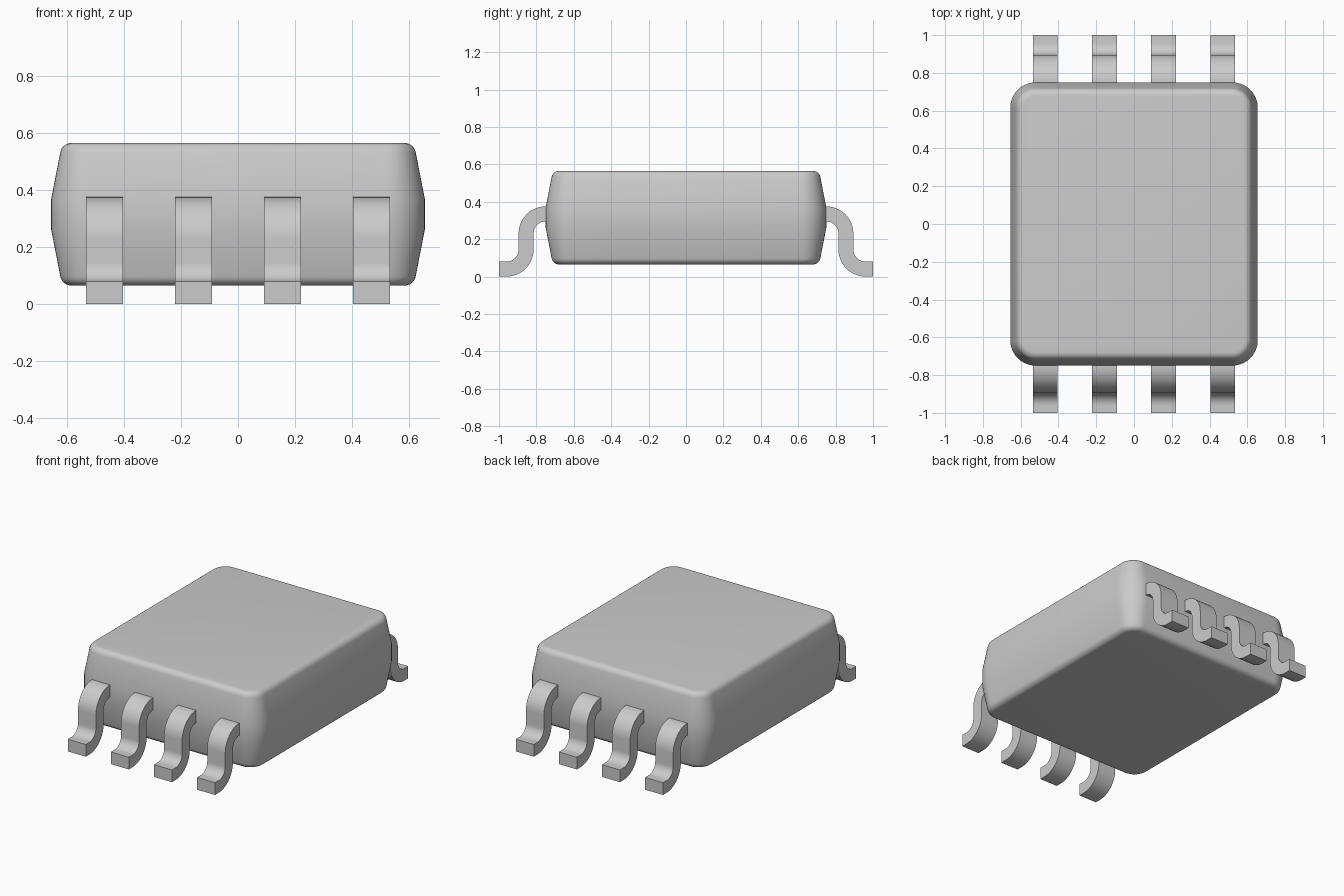
import bpy, bmesh, math

cube = bpy.data.objects.get("Cube")
if cube:
    bpy.data.objects.remove(cube, do_unlink=True)

grey = bpy.data.materials.new("light grey")
grey.use_nodes = True
colour = (0.6, 0.6, 0.6, 1.0)
grey.diffuse_color = colour
grey.node_tree.nodes["Principled BSDF"].inputs["Base Color"].default_value = colour


def arc(cx, cy, r, start, end, steps):
    """Points along a circular arc, angles in degrees."""
    return [(cx + r * math.cos(math.radians(start + (end - start) * i / steps)),
             cy + r * math.sin(math.radians(start + (end - start) * i / steps)))
            for i in range(steps + 1)]


def finish(name, bm, angle):
    bmesh.ops.recalc_face_normals(bm, faces=bm.faces[:])
    mesh = bpy.data.meshes.new(name)
    bm.to_mesh(mesh)
    bm.free()
    obj = bpy.data.objects.new(name, mesh)
    bpy.context.collection.objects.link(obj)
    mesh.materials.append(grey)
    bpy.ops.object.select_all(action='DESELECT')
    obj.select_set(True)
    bpy.context.view_layer.objects.active = obj
    bpy.ops.object.shade_smooth_by_angle(angle=math.radians(angle))
    return obj


# Package body: rounded rectangles stacked along a tapered, soft-edged profile
HALF_X, HALF_Y, CORNER, MID_Z = 0.655, 0.75, 0.135, 0.315


def rounded_ring(inset):
    r = CORNER - inset
    cx, cy = HALF_X - CORNER, HALF_Y - CORNER
    pts = []
    for sx, sy, a in ((1, 1, 0), (-1, 1, 90), (-1, -1, 180), (1, -1, 270)):
        pts += arc(sx * cx, sy * cy, r, a, a + 90, 10)
    return pts


# (inset, height above the middle) for the upper half
upper = [(0.0, 0.0), (0.0, 0.055)] + [
    (0.071 - u, 0.21 + v) for u, v in arc(0, 0, 0.04, 11, 90, 6)]
profile = [(i, MID_Z - h) for i, h in reversed(upper[1:])]
profile += [(i, MID_Z + h) for i, h in upper[1:]]

bm = bmesh.new()
rings = [[bm.verts.new((x, y, z)) for x, y in rounded_ring(i)] for i, z in profile]
for low, high in zip(rings, rings[1:]):
    for k in range(len(low)):
        n = (k + 1) % len(low)
        bm.faces.new((low[k], low[n], high[n], high[k]))
bm.faces.new(rings[0][::-1])
bm.faces.new(rings[-1])
finish("package_body", bm, 40)

# Gull-wing leads: S-shaped strips, four along each long end
THICK, WIDTH, PITCH = 0.08, 0.13, 0.3125
outer = ([(0.70, 0.375)] + arc(0.75, 0.23, 0.145, 90, 0, 12)
         + arc(0.96, 0.145, 0.065, 180, 270, 12) + [(1.0, 0.08)])
inner = ([(0.70, 0.295)] + arc(0.75, 0.23, 0.065, 90, 0, 12)
         + arc(0.96, 0.145, 0.145, 180, 270, 12) + [(1.0, 0.0)])


def lead(name, x, side):
    bm = bmesh.new()
    rows = [[bm.verts.new((x + dx, side * y, z)) for dx, (y, z) in
             ((-WIDTH / 2, o), (WIDTH / 2, o), (WIDTH / 2, i), (-WIDTH / 2, i))]
            for o, i in zip(outer, inner)]
    for a, b in zip(rows, rows[1:]):
        for k in range(4):
            n = (k + 1) % 4
            bm.faces.new((a[k], a[n], b[n], b[k]))
    bm.faces.new(rows[0])
    bm.faces.new(rows[-1])
    finish(name, bm, 30)


for side, label in ((-1, "front"), (1, "back")):
    for k in range(4):
        lead(f"{label}_lead_{k + 1}", (k - 1.5) * PITCH, side)
